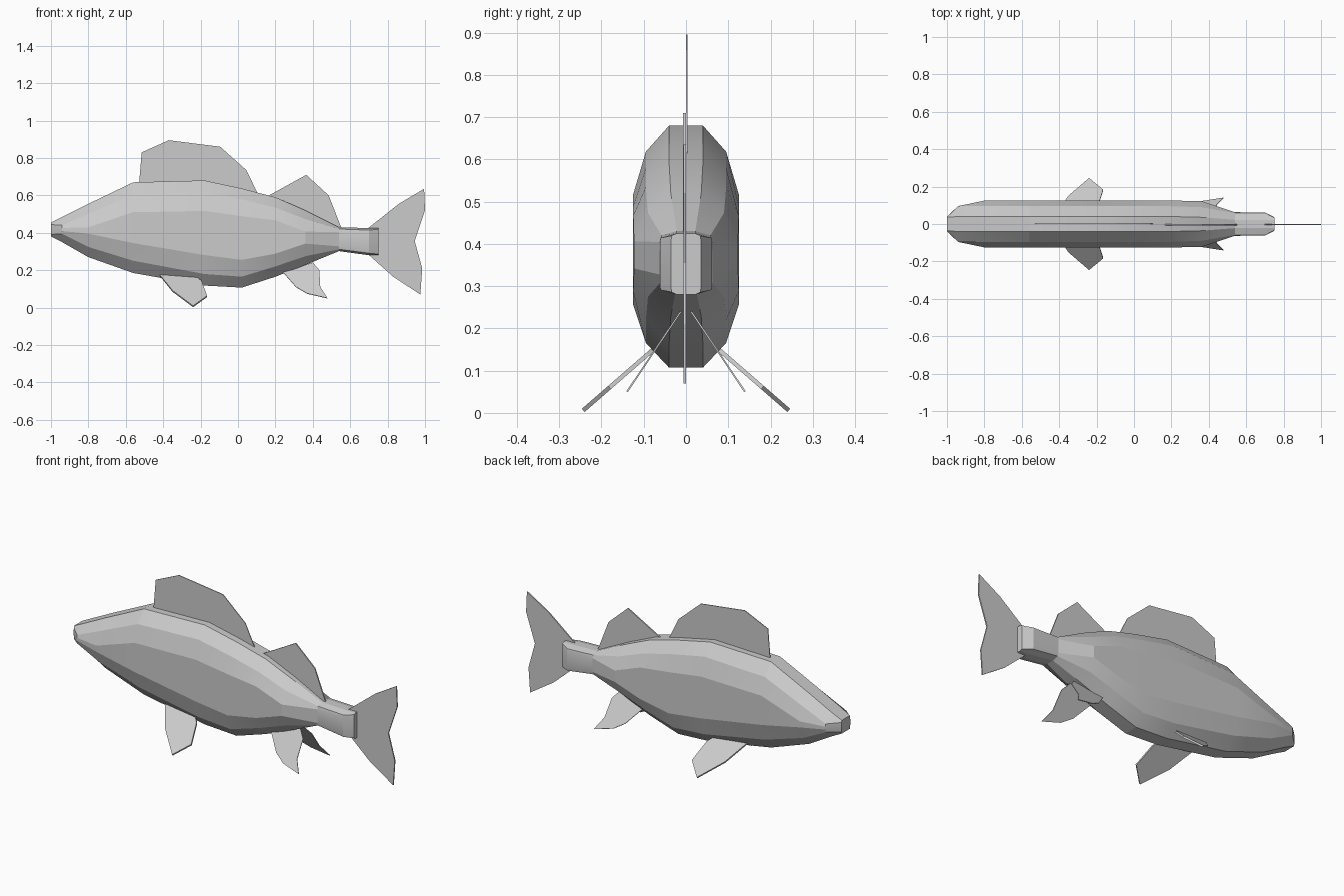
import bpy, bmesh, math

if "Cube" in bpy.data.objects:
    bpy.data.objects.remove(bpy.data.objects["Cube"])


def make_object(name, bm):
    bmesh.ops.recalc_face_normals(bm, faces=bm.faces)
    mesh = bpy.data.meshes.new(name)
    bm.to_mesh(mesh)
    bm.free()
    obj = bpy.data.objects.new(name, mesh)
    bpy.context.collection.objects.link(obj)
    return obj


# Body: twelve-sided sections lofted from snout to tail root
# (x, top, bottom, three half-widths, two height fractions)
stations = [
    (-1.00, .455, .380, (.036, .038, .040), (.70, .35)),
    (-0.94, .485, .350, (.040, .095, .096), (.35, .12)),
    (-0.80, .555, .270, (.040, .095, .125), (.62, .12)),
    (-0.56, .670, .185, (.040, .095, .125), (.73, .34)),
    (-0.18, .680, .118, (.040, .095, .125), (.78, .42)),
    (0.02, .637, .107, (.040, .095, .125), (.78, .44)),
    (0.20, .590, .165, (.040, .095, .125), (.74, .42)),
    (0.36, .520, .228, (.036, .090, .123), (.68, .22)),
    (0.54, .430, .302, (.022, .058, .063), (.85, .60)),
    (0.70, .425, .280, (.022, .060, .062), (.85, .70)),
    (0.75, .425, .280, (.022, .034, .036), (.92, .70)),
]
bm = bmesh.new()
rings = []
for x, top, bottom, (w1, w2, w3), (f2, f3) in stations:
    c, h = (top + bottom) / 2, (top - bottom) / 2
    side = [(w1, 1), (w2, f2), (w3, f3), (w3, -f3), (w2, -f2), (w1, -1)]
    section = side + [(-y, f) for y, f in reversed(side)]
    rings.append([bm.verts.new((x, y, c + f * h)) for y, f in section])
for a, b in zip(rings, rings[1:]):
    for i in range(12):
        j = (i + 1) % 12
        bm.faces.new((a[i], a[j], b[j], b[i]))
bm.faces.new(rings[0])
bm.faces.new(rings[-1])
body = make_object("body", bm)
bpy.context.view_layer.objects.active = body
body.select_set(True)
bpy.ops.object.shade_smooth_by_angle(angle=math.radians(15))
body.select_set(False)


# Fins: thin side profiles lying in the plane y = y0 + slope * z
def fin(name, profile, thickness, y0=0.0, slope=0.0, paired=False):
    bm = bmesh.new()
    bm.faces.new([bm.verts.new((x, y0 + slope * z, z)) for x, z in profile])
    obj = make_object(name, bm)
    solid = obj.modifiers.new("thickness", 'SOLIDIFY')
    solid.thickness = thickness
    solid.offset = 0
    if paired:
        mirror = obj.modifiers.new("other_side", 'MIRROR')
        mirror.use_axis = (False, True, False)
    return obj


fin("front_dorsal_fin", [(-.53, .65), (-.515, .83), (-.37, .895), (-.095, .86),
                         (.045, .735), (.115, .59)], .004, .002)
fin("rear_dorsal_fin", [(.13, .58), (.365, .71), (.485, .60), (.555, .42),
                        (.45, .44)], .007, -.004)
fin("tail_fin", [(.69, .42), (.86, .555), (.995, .635), (1, .52), (.945, .355),
                 (.985, .21), (.975, .07), (.83, .165), (.69, .29)], .007, -.003)
fin("pectoral_fins", [(-.42, .175), (-.35, .088), (-.24, .006), (-.165, .06),
                      (-.195, .14), (-.25, .185)], .01, .25, -1.15, True)
fin("pelvic_fins", [(.24, .19), (.31, .11), (.37, .075), (.478, .05), (.44, .11),
                    (.435, .20), (.40, .24)], .004, .173, -.67, True)
